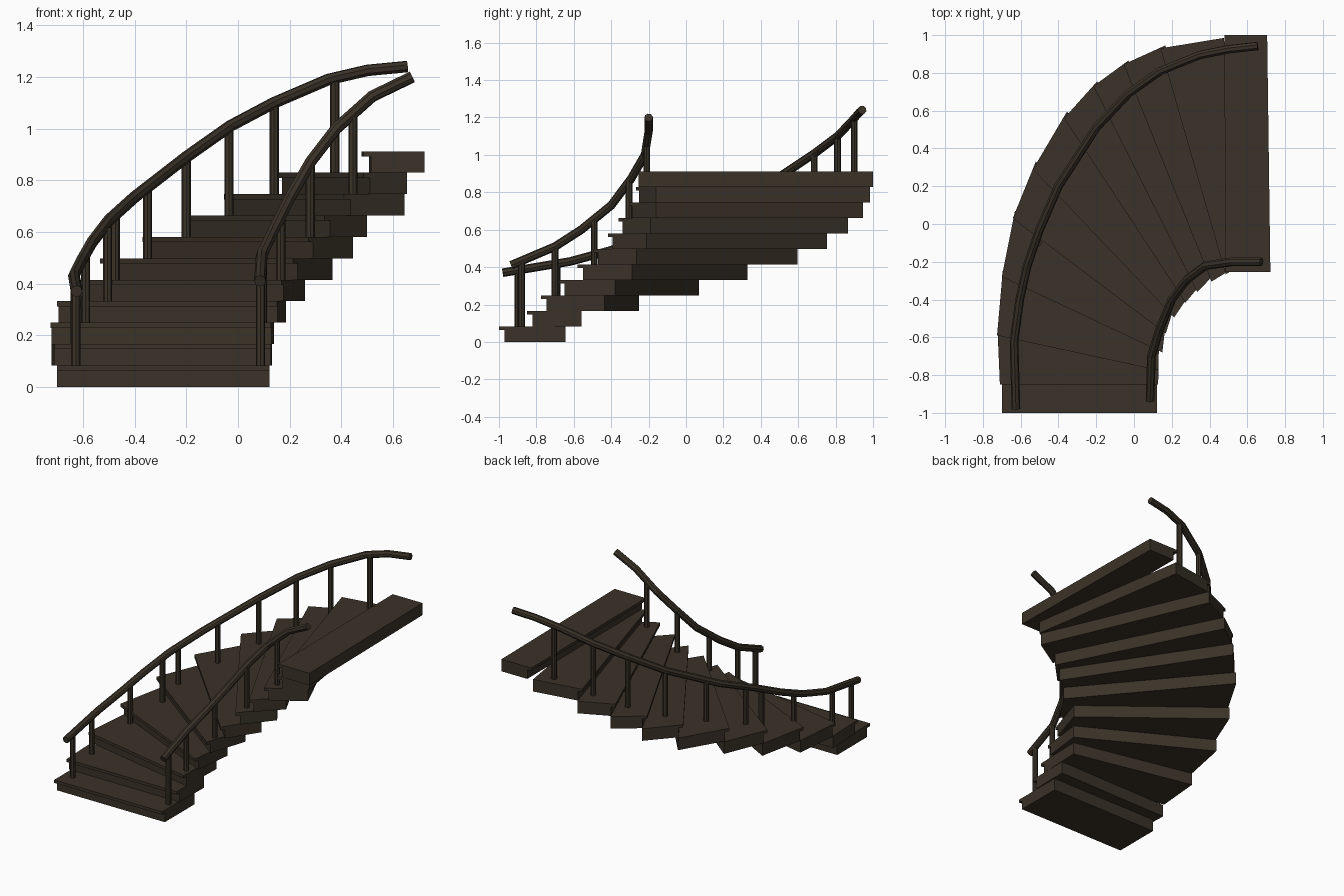
import bpy, bmesh
from mathutils import Vector

if "Cube" in bpy.data.objects:
    bpy.data.objects.remove(bpy.data.objects["Cube"])

H = 0.0829      # rise of one step
SLAB = 0.02     # tread thickness
NOSE = 0.03     # tread overhang

wood = bpy.data.materials.new("dark_wood")
wood.diffuse_color = (0.042, 0.032, 0.021, 1)
wood.use_nodes = True
wood.node_tree.nodes["Principled BSDF"].inputs["Base Color"].default_value = wood.diffuse_color


def finish(name, bm):
    bmesh.ops.recalc_face_normals(bm, faces=bm.faces)
    me = bpy.data.meshes.new(name)
    bm.to_mesh(me)
    bm.free()
    me.materials.append(wood)
    ob = bpy.data.objects.new(name, me)
    bpy.context.collection.objects.link(ob)
    return ob


def prism(name, pts, z0, z1):
    bm = bmesh.new()
    lo = [bm.verts.new((p[0], p[1], z0)) for p in pts]
    hi = [bm.verts.new((p[0], p[1], z1)) for p in pts]
    bm.faces.new(lo)
    bm.faces.new(hi)
    n = len(pts)
    for i in range(n):
        j = (i + 1) % n
        bm.faces.new((lo[i], lo[j], hi[j], hi[i]))
    finish(name, bm)


def tube(name, path, r):
    cu = bpy.data.curves.new(name + "_path", 'CURVE')
    cu.dimensions = '3D'
    cu.bevel_depth = r
    cu.bevel_resolution = 2
    cu.use_fill_caps = True
    sp = cu.splines.new('POLY')
    sp.points.add(len(path) - 1)
    for q, p in zip(sp.points, path):
        q.co = (*p, 1)
    tmp = bpy.data.objects.new(name + "_tmp", cu)
    bm = bmesh.new()
    bpy.context.collection.objects.link(tmp)
    dg = bpy.context.evaluated_depsgraph_get()
    bm.from_mesh(tmp.evaluated_get(dg).to_mesh())
    bpy.data.objects.remove(tmp)
    bmesh.ops.remove_doubles(bm, verts=bm.verts, dist=1e-5)
    for f in bm.faces:
        f.smooth = False
    finish(name, bm)


def rail_z(path, x, y):
    # height of the rail above a plan position
    best = (9, 0)
    p = Vector((x, y))
    for a, b in zip(path, path[1:]):
        a, b = Vector(a), Vector(b)
        d = (b - a).xy
        t = max(0, min(1, (p - a.xy).dot(d) / d.dot(d)))
        c = a.lerp(b, t)
        best = min(best, ((c.xy - p).length, c.z))
    return best[1]


# Steps in plan: front outer, front inner, back inner, back outer
steps = [
    ((-.70, -1.0), (.122, -1.0), (.122, -.645), (-.70, -.645)),
    ((-.71, -.85), (.128, -.85), (.132, -.56), (-.722, -.57)),
    ((-.725, -.59), (.128, -.775), (.14, -.435), (-.695, -.25)),
    ((-.70, -.28), (.15, -.68), (.185, -.38), (-.63, .07)),
    ((-.642, .03), (.168, -.58), (.26, -.29), (-.52, .33)),
    ((-.535, .29), (.213, -.495), (.365, -.265), (-.355, .595)),
    ((-.37, .56), (.272, -.417), (.445, -.21), (-.195, .755)),
    ((-.215, .73), (.335, -.36), (.50, -.19), (-.03, .865)),
    ((-.055, .845), (.41, -.305), (.645, -.16), (.165, .945)),
    ((.14, .93), (.485, -.267), (.655, -.16), (.475, .985)),
    ((.478, 1.0), (.485, -.255), (.722, -.255), (.705, 1.0)),
]
for k, (fo, fi, bi, bo) in enumerate(steps):
    z0, z1 = k * H, (k + 1) * H
    prism(f"tread_{k+1}", (fo, fi, bi, bo), z1 - SLAB, z1)
    # riser block set back under the nosing
    fo, fi, bi, bo = map(Vector, (fo, fi, bi, bo))
    a = fo + (bo - fo).normalized() * NOSE
    b = fi + (bi - fi).normalized() * NOSE
    prism(f"riser_block_{k+1}", (a, b, bi, bo), z0, z1 - SLAB)

# Handrails
outer = [(-.625, -.98, .37), (-.635, -.62, .43), (-.605, -.4, .49),
         (-.565, -.22, .56), (-.5, -.03, .645), (-.4, .2, .735),
         (-.2, .51, .89), (-.03, .69, 1.01), (.14, .81, 1.1),
         (.35, .895, 1.19), (.5, .925, 1.225), (.655, .942, 1.24)]
inner = [(.085, -.935, .41), (.092, -.7, .51), (.135, -.56, .6),
         (.2, -.4, .73), (.28, -.295, .87), (.38, -.22, 1.0),
         (.52, -.2, 1.125), (.675, -.2, 1.2)]
tube("outer_handrail", outer, 0.023)
tube("inner_handrail", inner, 0.023)

# Balusters: step number and plan position
outer_posts = [(1, -.628, -.9), (2, -.63, -.69), (3, -.59, -.33), (4, -.505, -.1),
               (5, -.475, .03), (6, -.35, .28), (7, -.2, .51), (8, -.035, .685),
               (9, .14, .81), (10, .375, .9)]
inner_posts = [(1, .087, -.88), (3, .095, -.7), (5, .165, -.49),
               (7, .28, -.305), (9, .445, -.21)]
for side, path, posts in (("outer", outer, outer_posts), ("inner", inner, inner_posts)):
    for k, x, y in posts:
        tube(f"{side}_baluster_{k}", [(x, y, k * H), (x, y, rail_z(path, x, y))], 0.018)
